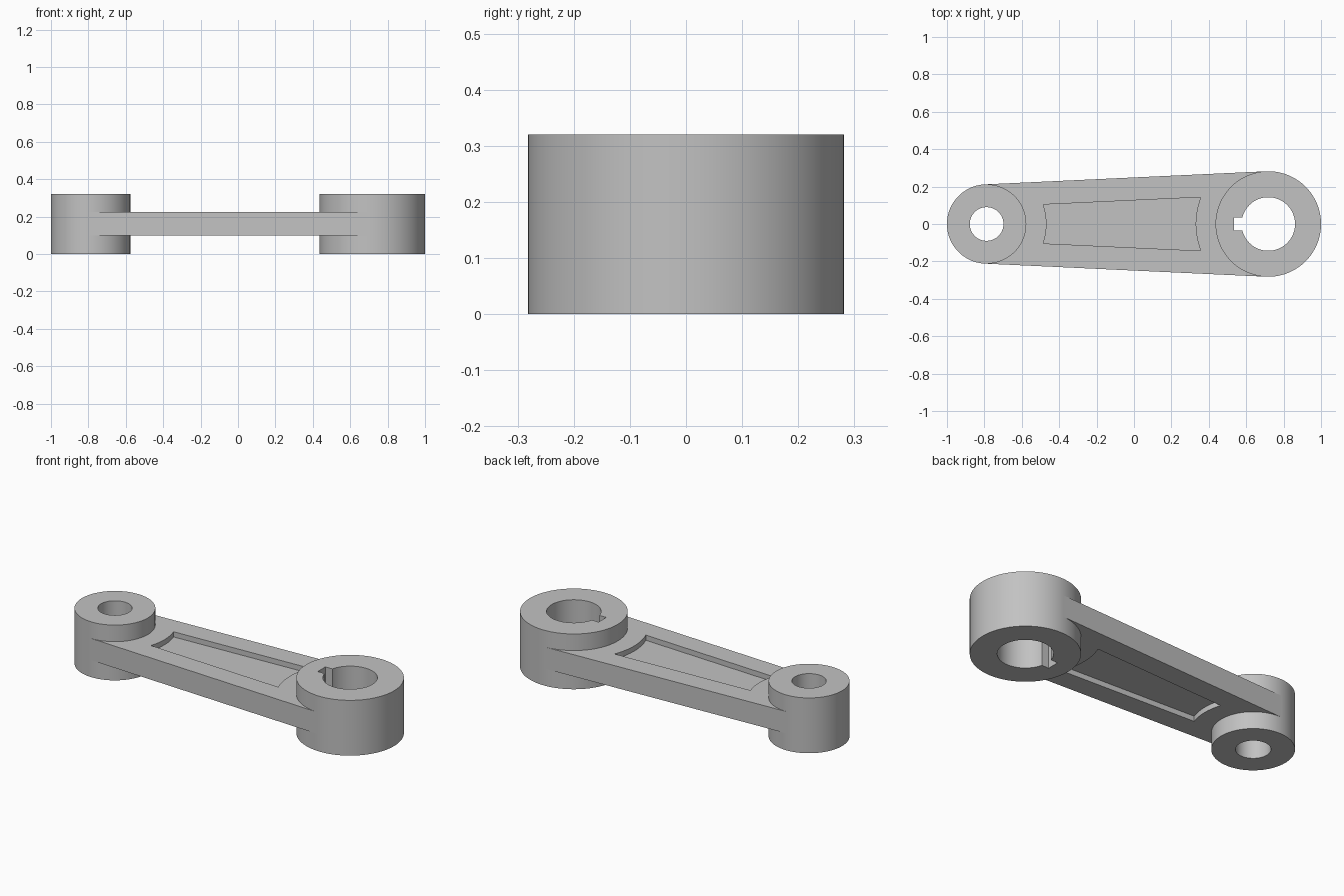
import bpy, bmesh
from math import sin, cos, pi, asin, radians

cube = bpy.data.objects.get("Cube")
if cube:
    bpy.data.objects.remove(cube, do_unlink=True)

steel = bpy.data.materials.new("grey steel")
steel.use_nodes = True
steel.diffuse_color = (0.54, 0.54, 0.54, 1)
steel.node_tree.nodes["Principled BSDF"].inputs["Base Color"].default_value = (0.54, 0.54, 0.54, 1)

# Main dimensions: (centre x, outer radius, bore radius) of each boss
SMALL_X, SMALL_R, SMALL_BORE = -0.788, 0.212, 0.09
LARGE_X, LARGE_R, LARGE_BORE = 0.718, 0.282, 0.143
HEIGHT = 0.32
WEB_LOW, WEB_HIGH = 0.098, 0.224
POCKET_DEPTH = 0.03


def arc(cx, r, start, end, steps):
    """Points along an arc centred on the x axis, both ends included."""
    angles = [start + (end - start) * i / steps for i in range(steps + 1)]
    return [(cx + r * cos(a), r * sin(a)) for a in angles]


def circle(cx, r, steps=128):
    return arc(cx, r, 0, 2 * pi, steps)[:-1]


def prism(name, loops, low, high):
    """Extrude an outline, with optional holes, between two heights."""
    bm = bmesh.new()
    edges = []
    for loop in loops:
        verts = [bm.verts.new((x, y, low)) for x, y in loop]
        edges += [bm.edges.new((v, verts[i - 1])) for i, v in enumerate(verts)]
    bmesh.ops.triangle_fill(bm, edges=edges, use_beauty=True)
    result = bmesh.ops.extrude_face_region(bm, geom=bm.faces[:], use_keep_orig=True)
    top = [v for v in result["geom"] if isinstance(v, bmesh.types.BMVert)]
    bmesh.ops.translate(bm, verts=top, vec=(0, 0, high - low))
    bmesh.ops.recalc_face_normals(bm, faces=bm.faces[:])
    mesh = bpy.data.meshes.new(name)
    bm.to_mesh(mesh)
    bm.free()
    mesh.materials.append(steel)
    obj = bpy.data.objects.new(name, mesh)
    bpy.context.collection.objects.link(obj)
    bpy.ops.object.select_all(action="DESELECT")
    obj.select_set(True)
    bpy.context.view_layer.objects.active = obj
    bpy.ops.object.shade_smooth_by_angle(angle=radians(30))
    return obj


# Small boss with a plain bore
prism("small_boss", [circle(SMALL_X, SMALL_R), circle(SMALL_X, SMALL_BORE, 96)], 0, HEIGHT)

# Large boss whose bore has a keyway facing the arm
key_half, key_end = 0.035, 0.535
key_angle = asin(key_half / LARGE_BORE)
keyed_bore = arc(LARGE_X, LARGE_BORE, key_angle - pi, pi - key_angle, 96)
keyed_bore += [(key_end, key_half), (key_end, -key_half)]
prism("large_boss", [circle(LARGE_X, LARGE_R), keyed_bore], 0, HEIGHT)

# Arm outline: tangent to both bosses, ends hollowed out inside the boss walls
tilt = asin((LARGE_R - SMALL_R) / (LARGE_X - SMALL_X))
tangent = pi / 2 + tilt
outline = arc(SMALL_X, SMALL_R - 0.04, -tangent, tangent, 48)
outline = [(SMALL_X + SMALL_R * cos(tangent), -SMALL_R * sin(tangent))] + outline
outline.append((SMALL_X + SMALL_R * cos(tangent), SMALL_R * sin(tangent)))
outline.append((LARGE_X + LARGE_R * cos(tangent), LARGE_R * sin(tangent)))
outline += arc(LARGE_X, LARGE_R - 0.04, tangent, 2 * pi - tangent, 48)
outline.append((LARGE_X + LARGE_R * cos(tangent), -LARGE_R * sin(tangent)))

# Pocket outline: ends concentric with the bosses
near_angle, far_angle = asin(0.104 / 0.32), asin(0.143 / 0.388)
pocket = arc(SMALL_X, 0.32, -near_angle, near_angle, 24)
pocket += arc(LARGE_X, 0.388, pi - far_angle, pi + far_angle, 24)

prism("arm_frame", [outline, pocket], WEB_LOW, WEB_HIGH)
prism("pocket_floor", [pocket], WEB_LOW + POCKET_DEPTH, WEB_HIGH - POCKET_DEPTH)
